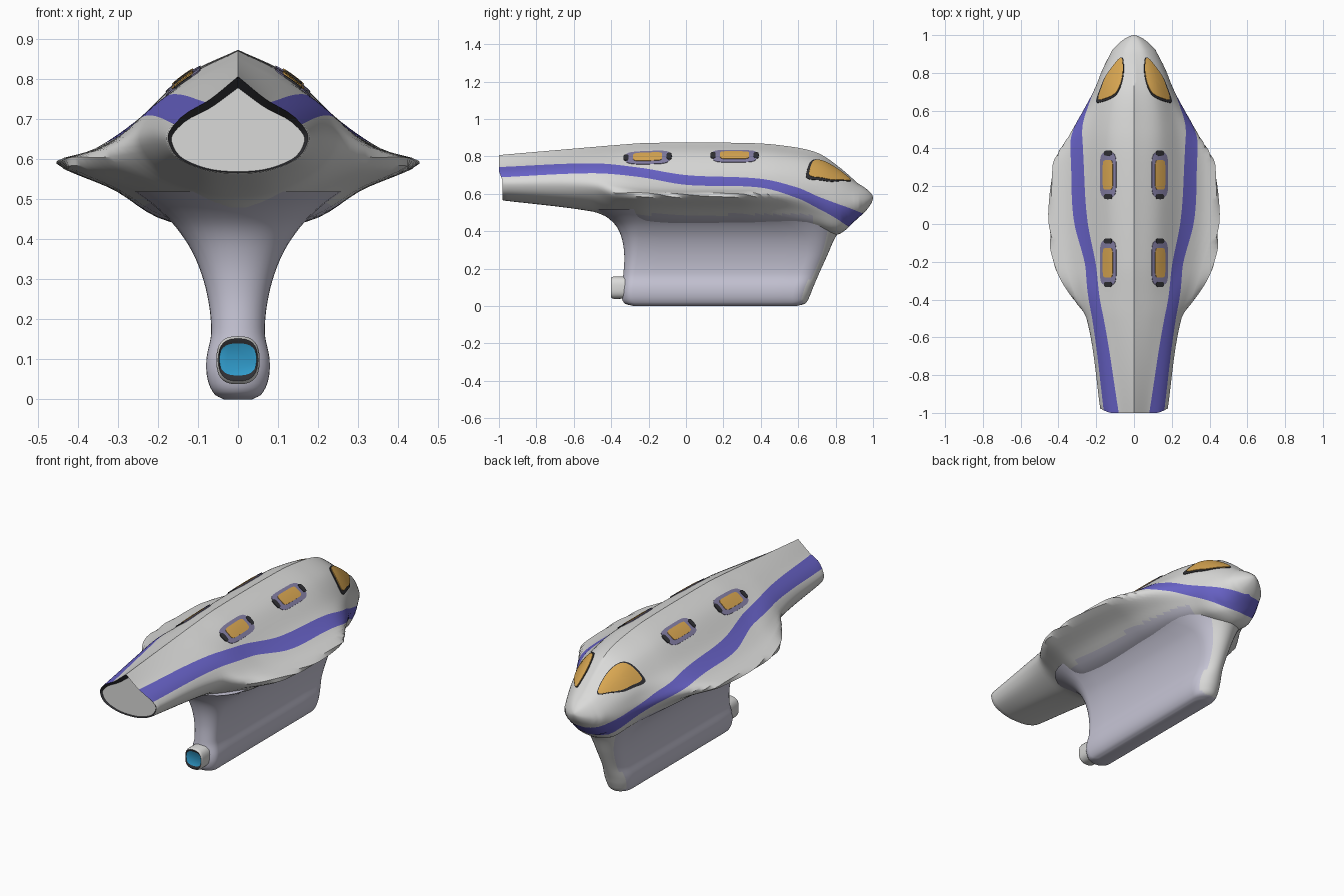
import bpy, bmesh, math
from mathutils import Vector
from mathutils.bvhtree import BVHTree

if "Cube" in bpy.data.objects:
    bpy.data.objects.remove(bpy.data.objects["Cube"])


def material(name, *rgb):
    m = bpy.data.materials.new(name)
    m.diffuse_color = (*rgb, 1)
    m.use_nodes = True
    m.node_tree.nodes["Principled BSDF"].inputs["Base Color"].default_value = m.diffuse_color
    return m


HULL = material("pale grey", .70, .70, .69)
KEEL = material("lavender grey", .57, .56, .67)
STRIPE = material("violet blue", .14, .125, .58)
AMBER = material("amber", .70, .39, .085)
FRAME = material("dusky lavender", .23, .21, .37)
DARK = material("charcoal", .03, .03, .035)
BLUE = material("sky blue", .03, .33, .60)


def finish(name, bm, mats, angle=40, fix=True):
    bmesh.ops.remove_doubles(bm, verts=bm.verts, dist=1e-5)
    bmesh.ops.dissolve_degenerate(bm, edges=bm.edges, dist=1e-5)
    if fix:
        bmesh.ops.recalc_face_normals(bm, faces=bm.faces)
    me = bpy.data.meshes.new(name)
    bm.to_mesh(me)
    bm.free()
    for m in mats:
        me.materials.append(m)
    ob = bpy.data.objects.new(name, me)
    bpy.context.collection.objects.link(ob)
    bpy.ops.object.select_all(action='DESELECT')
    ob.select_set(True)
    bpy.context.view_layer.objects.active = ob
    bpy.ops.object.shade_smooth_by_angle(angle=math.radians(angle))
    return ob


def interp(rows, t):
    """Smooth interpolation of rows keyed by their first entry."""
    n = len(rows)
    t = min(max(t, rows[0][0]), rows[-1][0])
    i = max(k for k in range(n - 1) if rows[k][0] <= t)
    a, b = rows[i], rows[i + 1]
    p, q = rows[max(i - 1, 0)], rows[min(i + 2, n - 1)]
    h = b[0] - a[0]
    u = (t - a[0]) / h
    out = []
    for k in range(1, len(a)):
        ma = (b[k] - p[k]) / (b[0] - p[0]) * h
        mb = (q[k] - a[k]) / (q[0] - a[0]) * h
        out.append((2*u**3 - 3*u*u + 1)*a[k] + (u**3 - 2*u*u + u)*ma
                   + (3*u*u - 2*u**3)*b[k] + (u**3 - u*u)*mb)
    return out


def spline(pts, sub):
    """Catmull-Rom curve; pts include one ghost point at each end."""
    out = []
    for a, b, c, d in zip(pts, pts[1:], pts[2:], pts[3:]):
        for s in range(sub):
            t = s / sub
            out.append(.5*(2*b + (c - a)*t + (2*a - 5*b + 4*c - d)*t*t
                           + (3*b - a - 3*c + d)*t**3))
    return out + [pts[-2]]


def bridge(bm, ra, rb, mat_of):
    n = len(ra)
    for j in range(n):
        f = bm.faces.new((ra[j], ra[(j+1) % n], rb[(j+1) % n], rb[j]))
        f.material_index = mat_of(j)


# Hull half sections: y, top z, six (x, z) points, bottom z
SECTIONS = [
    (-1, .807, .07, .75, .13, .715, .165, .68, .175, .65, .15, .605, .08, .575, .567),
    (-.5, .85, .10, .80, .19, .742, .235, .69, .25, .64, .20, .575, .10, .52, .505),
    (-.38, .86, .11, .805, .21, .735, .285, .66, .335, .605, .24, .545, .12, .49, .46),
    (-.2, .872, .12, .81, .24, .70, .34, .63, .435, .592, .30, .525, .18, .455, .42),
    (.3, .872, .13, .81, .25, .70, .35, .63, .435, .59, .30, .525, .18, .45, .42),
    (.5, .86, .13, .80, .23, .70, .29, .645, .325, .59, .26, .525, .17, .45, .41),
    (.7, .82, .11, .765, .18, .68, .205, .62, .215, .56, .19, .50, .13, .43, .385),
    (.82, .742, .08, .71, .135, .65, .16, .59, .165, .53, .145, .47, .10, .41, .385),
    (.92, .655, .05, .645, .085, .615, .11, .575, .115, .545, .10, .51, .06, .48, .47)]
# Stripe upper and lower heights along y
STRIPE_Z = [(-1, .743, .688), (-.5, .763, .71), (-.25, .74, .69), (0, .70, .648),
            (.4, .68, .633), (.6, .632, .575), (.7, .588, .525), (.8, .55, .47),
            (.87, .525, .42), (.94, .497, .35), (1, .47, .3)]
COUNTS = (20, 4, 22)


def hull_section(y):
    r = interp(SECTIONS, y)
    k = max(0, (y - .92) / .08)
    s = max(0, 1 - k) ** .6
    pts = [Vector((0, r[0]))] + [Vector(r[i:i+2]) for i in range(1, 13, 2)] + [Vector((0, r[13]))]
    pts = [Vector((p.x*s, .58 + (p.y - .58)*s)) for p in pts]
    ghost = Vector((-pts[-2].x, pts[-2].y))
    line = spline([pts[0]*2 - pts[1]] + pts + [ghost], 10)
    dist = [0]
    for a, b in zip(line, line[1:]):
        dist.append(dist[-1] + (b - a).length)

    def at_height(z):
        for i in range(len(line) - 1):
            if line[i+1].y <= z:
                d = line[i].y - line[i+1].y
                f = (line[i].y - z)/d if d > 1e-9 else 0
                return dist[i] + min(max(f, 0), 1)*(dist[i+1] - dist[i])
        return dist[-1]

    def at_dist(d):
        for i in range(len(line) - 1):
            if dist[i+1] >= d - 1e-9:
                g = dist[i+1] - dist[i]
                return line[i].lerp(line[i+1], min(1, (d - dist[i])/g) if g > 1e-9 else 0)
        return line[-1]

    cuts = [0] + [at_height(z) for z in interp(STRIPE_Z, y)] + [dist[-1]]
    out = []
    for a, b, n in zip(cuts, cuts[1:], COUNTS):
        out += [at_dist(a + (b - a)*i/n) for i in range(n)]
    return out + [line[-1]]


# Hull lofted along y, open tail with dark rim
bm = bmesh.new()
ys = [-1 + 1.92*i/80 for i in range(81)] + [.92 + .08*(1 - (1 - i/14)**1.6) for i in range(1, 15)]
rings = []
for y in ys:
    half = hull_section(y)
    loop = half + [Vector((-p.x, p.y)) for p in half[-2:0:-1]]
    ring = []
    for p in loop:
        dy = .02*min(max((.72 - p.y)/.05, 0), 1) if y == -1 else 0
        ring.append(bm.verts.new((p.x, y + dy, p.y)))
    rings.append(ring)
n = len(rings[0])


def hull_mat(j):
    k = j if j < n//2 else n - 1 - j
    return 1 if COUNTS[0] <= k < COUNTS[0] + COUNTS[1] else 0


for a, b in zip(rings, rings[1:]):
    bridge(bm, a, b, hull_mat)
for f in bm.faces:
    c = f.calc_center_median()
    if c.z < .49 and -.36 < c.y < .68:
        f.material_index = 2
inner = [bm.verts.new((v.co.x*.95, -.97, .62 + (v.co.z - .62)*(.85 if v.co.z > .62 else .95)))
         for v in rings[0]]
bridge(bm, rings[0], inner, lambda j: 3)
bm.faces.new(inner)
hull = finish("hull", bm, [HULL, STRIPE, KEEL, DARK])
bm = bmesh.new()
bm.from_mesh(hull.data)
tree = BVHTree.FromBMesh(bm)
bm.free()

# Keel lofted along z: z, rear y, front y, half width, front and rear rounding
KEEL_ROWS = [(0, -.28, .59, .035, .06, .04), (.012, -.325, .635, .058, .07, .05),
             (.05, -.345, .66, .076, .09, .06), (.10, -.345, .68, .079, .10, .06),
             (.17, -.335, .71, .067, .10, .06), (.27, -.33, .755, .079, .11, .07),
             (.36, -.343, .795, .11, .16, .09), (.43, -.375, .84, .155, .28, .12),
             (.48, -.43, .86, .205, .40, .16), (.52, -.50, .86, .26, .50, .22)]
bm = bmesh.new()
rings = []
zs = [0, .003, .007, .012, .02, .03, .04] + [.05 + .47*i/36 for i in range(37)]
for z in zs:
    y0, y1, w, ef, er = interp(KEEL_ROWS, z)
    ring = []
    for i in range(17):
        a = math.pi*i/16
        ring.append((w*math.cos(a), y1 - ef + ef*math.sin(a)))
    ring += [(-w, y1 - ef + (y0 + er - y1 + ef)*i/8) for i in range(1, 8)]
    for i in range(17):
        a = math.pi*(1 + i/16)
        ring.append((w*math.cos(a), y0 + er + er*math.sin(a)))
    ring += [(w, y0 + er + (y1 - ef - y0 - er)*i/8) for i in range(1, 8)]
    rings.append([bm.verts.new((x, y, z)) for x, y in ring])
for a, b in zip(rings, rings[1:]):
    bridge(bm, a, b, lambda j: 0)
bm.faces.new(rings[0])
bm.faces.new(rings[-1])
bm.normal_update()
bmesh.ops.recalc_face_normals(bm, faces=bm.faces)
for f in bm.faces:
    if f.normal.y > .5:
        f.material_index = 1
finish("keel", bm, [KEEL, HULL], 60)

# Nozzle at the rear foot of the keel: y, x radius, z radius, centre z, colour
bm = bmesh.new()
NOZZLE = [(-.30, .053, .058, .098, 0), (-.385, .054, .06, .098, 0), (-.396, .052, .057, .098, 0),
          (-.40, .049, .053, .099, 0), (-.399, .049, .044, .10, 1), (-.396, .046, .040, .10, 1)]
prev = None
for y, rx, rz, cz, mat in NOZZLE:
    ring = []
    for i in range(48):
        c, s = math.cos(math.tau*i/48), math.sin(math.tau*i/48)
        ring.append(bm.verts.new((rx*math.copysign(abs(c)**.75, c), y,
                                  cz + rz*math.copysign(abs(s)**.75, s))))
    if prev:
        bridge(bm, prev, ring, lambda j: mat)
    prev = ring
bm.faces.new(prev).material_index = 2
finish("nozzle", bm, [HULL, DARK, BLUE])


# Thin plates draped on the hull
def plate(name, outline, mat, off, side):
    bm = bmesh.new()
    c = sum(outline, Vector((0, 0)))/len(outline)
    prev = None
    for scale, lift in ((1, -.002), (1, off), (.8, off), (.6, off), (.4, off), (.2, off), (0, off)):
        ring = []
        for p in outline:
            q = c + (p - c)*scale
            loc, nor, _, _ = tree.ray_cast(Vector((q.x*side, q.y, 2)), Vector((0, 0, -1)))
            ring.append(bm.verts.new(loc + nor*lift))
        if prev:
            bridge(bm, prev, ring, lambda j: 0)
        prev = ring
    bmesh.ops.remove_doubles(bm, verts=bm.verts, dist=1e-5)
    bmesh.ops.recalc_face_normals(bm, faces=bm.faces)
    bm.normal_update()
    if sum(f.normal.z*f.calc_area() for f in bm.faces) < 0:
        bmesh.ops.reverse_faces(bm, faces=bm.faces)
    finish(name, bm, [mat], fix=False)


def rounded(cx, cy, rx, ry, e=.45):
    pts = []
    for i in range(40):
        c, s = math.cos(math.tau*i/40), math.sin(math.tau*i/40)
        pts.append(Vector((cx + rx*math.copysign(abs(c)**e, c), cy + ry*math.copysign(abs(s)**e, s))))
    return pts


COCKPIT = [(.068, .88), (.095, .855), (.15, .78), (.18, .71), (.198, .655), (.185, .642),
           (.11, .67), (.075, .715), (.055, .79), (.056, .865)]
loop = [Vector(p) for p in COCKPIT]
cockpit = spline([loop[-1]] + loop + loop[:2], 5)[:-1]
mid = sum(cockpit, Vector((0, 0)))/len(cockpit)
glass = [mid + Vector(((p.x - mid.x)*.88 - .004, (p.y - mid.y)*.92 + .006)) for p in cockpit]
for side, tag in ((1, "right"), (-1, "left")):
    plate(f"cockpit_frame_{tag}", cockpit, DARK, .003, side)
    plate(f"cockpit_window_{tag}", glass, AMBER, .006, side)
    for cy, row in ((.26, "front"), (-.205, "rear")):
        plate(f"{row}_window_frame_{tag}", rounded(.136, cy, .043, .118), FRAME, .003, side)
        plate(f"{row}_window_{tag}", rounded(.136, cy, .026, .078, .35), AMBER, .006, side)
        for k in (-1, 1):
            plate(f"{row}_window_clip_{tag}", rounded(.136, cy + k*.115, .021, .014, .7), DARK, .005, side)
